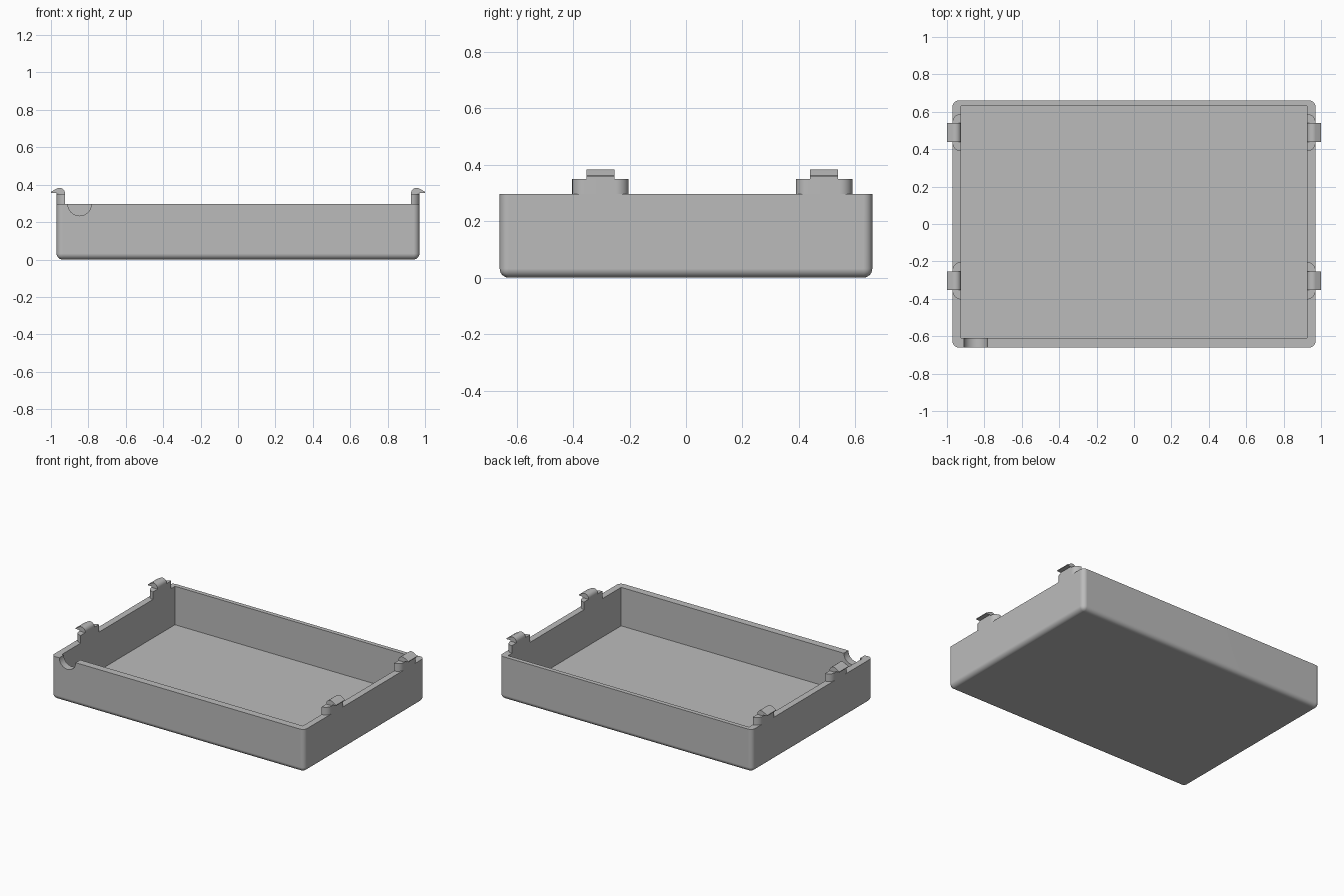
import bpy, bmesh, math
from mathutils import Vector

if "Cube" in bpy.data.objects:
    bpy.data.objects.remove(bpy.data.objects["Cube"], do_unlink=True)

GREY = (0.5, 0.5, 0.5, 1)
grey = bpy.data.materials.new("plain_grey")
grey.use_nodes = True
grey.diffuse_color = GREY
grey.node_tree.nodes["Principled BSDF"].inputs["Base Color"].default_value = GREY

TOP = 0.297


def make_object(name, bm):
    bmesh.ops.recalc_face_normals(bm, faces=bm.faces)
    mesh = bpy.data.meshes.new(name)
    bm.to_mesh(mesh)
    bm.free()
    mesh.materials.append(grey)
    obj = bpy.data.objects.new(name, mesh)
    bpy.context.collection.objects.link(obj)
    return obj


def box(low, high):
    bm = bmesh.new()
    bmesh.ops.create_cube(bm, size=1)
    low, high = Vector(low), Vector(high)
    for v in bm.verts:
        v.co = (low + high) / 2 + v.co * (high - low)
    return bm


def prism(name, outline, offset):
    bm = bmesh.new()
    face = bm.faces.new([bm.verts.new(p) for p in outline])
    new = bmesh.ops.extrude_face_region(bm, geom=[face])["geom"]
    bmesh.ops.translate(bm, vec=offset, verts=[g for g in new if isinstance(g, bmesh.types.BMVert)])
    return make_object(name, bm)


def activate(obj):
    bpy.ops.object.select_all(action="DESELECT")
    obj.select_set(True)
    bpy.context.view_layer.objects.active = obj


def smooth(obj):
    activate(obj)
    bpy.ops.object.shade_smooth_by_angle(angle=math.radians(30))
    obj.modifiers.new("even_normals", "WEIGHTED_NORMAL").keep_sharp = True


def cut(obj, cutter):
    mod = obj.modifiers.new("cut", "BOOLEAN")
    mod.operation = "DIFFERENCE"
    mod.solver = "EXACT"
    mod.object = cutter
    activate(obj)
    bpy.ops.object.modifier_apply(modifier=mod.name)
    bpy.data.objects.remove(cutter, do_unlink=True)


# Tray: box with rounded upright corners and a rounded underside
bm = box((-0.97, -0.66, 0), (0.97, 0.66, TOP))
rounded = [e for e in bm.edges if min(v.co.z for v in e.verts) < 0.01]
bmesh.ops.bevel(bm, geom=rounded, offset=0.032, segments=6, profile=0.5, affect="EDGES")
tray = make_object("tray", bm)

# Hollow inside and the half-round cable notch in the front wall
cut(tray, make_object("cavity", box((-0.925, -0.61, 0.03), (0.925, 0.63, 0.5))))
circle = [(-0.847 + 0.063 * math.cos(a), -0.75, TOP + 0.063 * math.sin(a))
          for a in (math.tau * i / 32 for i in range(32))]
cut(tray, prism("notch", circle, (0, 0.18, 0)))
smooth(tray)

# Clips: round-cornered tab on the side wall with an outward hook on top
corner = [(0.925 + 0.045 * math.sin(a), 0.055 + 0.045 * math.cos(a))
          for a in (math.pi / 2 * i / 8 for i in range(9))]
tab = corner + [(x, -y) for x, y in reversed(corner)]
dome = [(0.955 - 0.03 * math.cos(a), 0.354 + 0.029 * math.sin(a))
        for a in (math.radians(12 * i) for i in range(11))]
hook = [(0.925, 0.345)] + dome + [(1.0, 0.362), (1.0, 0.357), (0.97, 0.357), (0.97, 0.345)]

for side, sign in (("left", 1), ("right", -1)):
    for place, y0 in (("front", -0.303), ("back", 0.489)):
        smooth(prism(f"{side}_{place}_clip_tab",
                     [(sign * x, y0 + y, TOP - 0.002) for x, y in tab], (0, 0, 0.055)))
        smooth(prism(f"{side}_{place}_clip_hook",
                     [(sign * x, y0 - 0.05, z) for x, z in hook], (0, 0.1, 0)))
